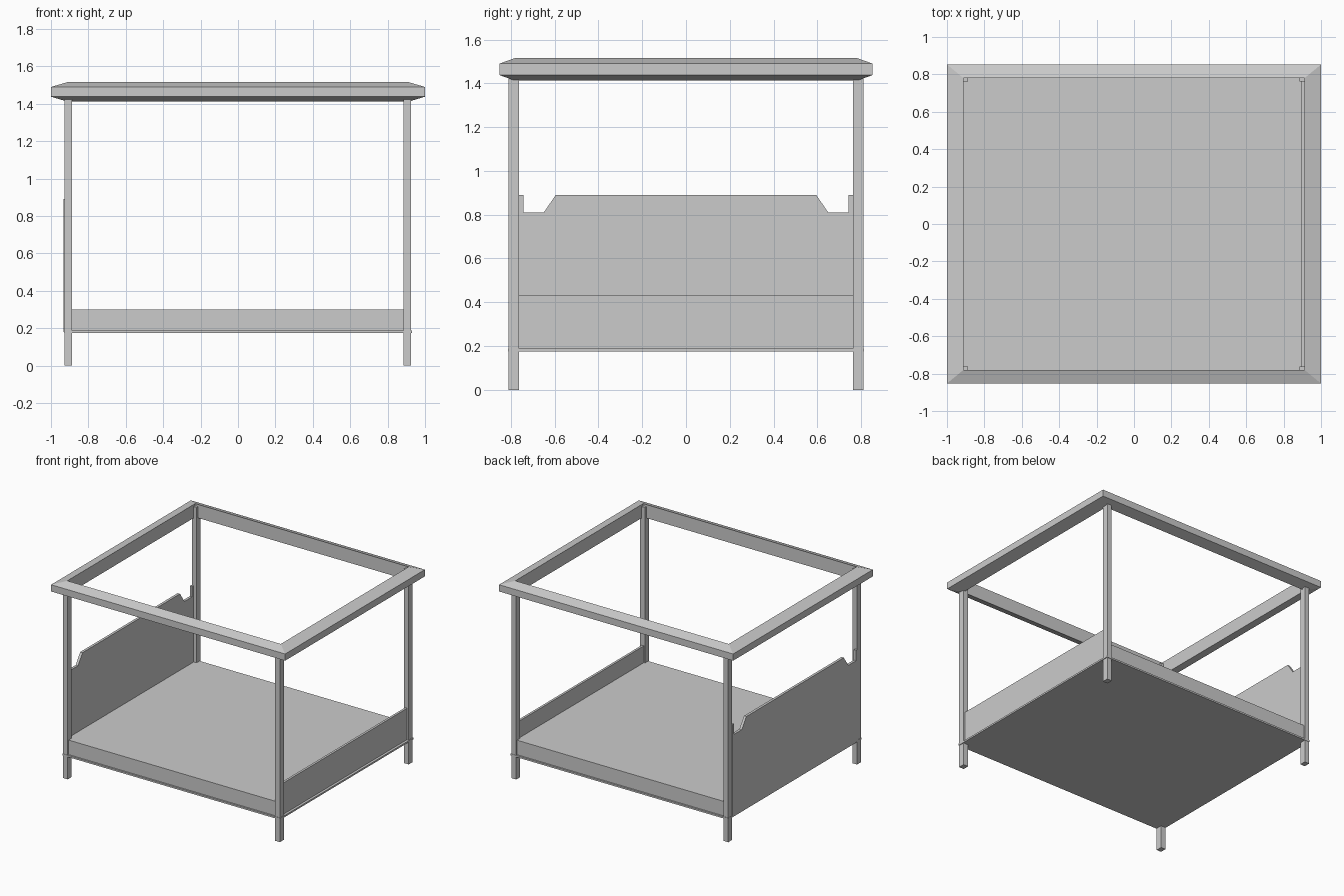
import bpy, bmesh

if "Cube" in bpy.data.objects:
    bpy.data.objects.remove(bpy.data.objects["Cube"])


def mesh_object(name, bm):
    bmesh.ops.recalc_face_normals(bm, faces=bm.faces)
    me = bpy.data.meshes.new(name)
    bm.to_mesh(me)
    bm.free()
    ob = bpy.data.objects.new(name, me)
    bpy.context.collection.objects.link(ob)
    return ob


def box(name, lo, hi):
    bm = bmesh.new()
    bmesh.ops.create_cube(bm, size=1)
    for v in bm.verts:
        v.co = [(l + h) / 2 + c * (h - l) for l, h, c in zip(lo, hi, v.co)]
    return mesh_object(name, bm)


# Four tall corner posts
for end, x0, x1 in (("head", -0.928, -0.888), ("foot", 0.884, 0.925)):
    for side, y0, y1 in (("front", -0.81, -0.762), ("back", 0.762, 0.81)):
        box(f"{end}_{side}_post", (x0, y0, 0), (x1, y1, 1.50))

# Bed base: thin bottom slab and the solid platform above it
box("bottom_slab", (-0.93, -0.813, 0.175), (0.93, 0.813, 0.188))
box("platform", (-0.912, -0.80, 0.188), (0.91, 0.80, 0.30))

# Low footboard
box("footboard", (0.893, -0.762, 0.188), (0.911, 0.762, 0.43))

# Headboard: stepped silhouette extruded along x
half = [(0.762, 0.18), (0.762, 0.89), (0.743, 0.89), (0.743, 0.81),
        (0.65, 0.81), (0.595, 0.89)]
outline = half + [(-y, z) for y, z in reversed(half)]
bm = bmesh.new()
face = bm.faces.new([bm.verts.new((-0.932, y, z)) for y, z in outline])
ext = bmesh.ops.extrude_face_region(bm, geom=[face])
for v in ext["geom"]:
    if isinstance(v, bmesh.types.BMVert):
        v.co.x = -0.912
mesh_object("headboard", bm)

# Canopy frame: mitred rings following a bevelled cross-section (x, y, z)
profile = [(0.912, 0.78, 1.412), (1.0, 0.853, 1.438),
           (1.0, 0.853, 1.49), (0.912, 0.78, 1.516)]
bm = bmesh.new()
rings = [[bm.verts.new((sx * x, sy * y, z))
          for sx, sy in ((-1, -1), (1, -1), (1, 1), (-1, 1))]
         for x, y, z in profile]
for i, ring in enumerate(rings):
    nxt = rings[(i + 1) % len(rings)]
    for j in range(4):
        k = (j + 1) % 4
        bm.faces.new((ring[j], ring[k], nxt[k], nxt[j]))
mesh_object("canopy_frame", bm)
